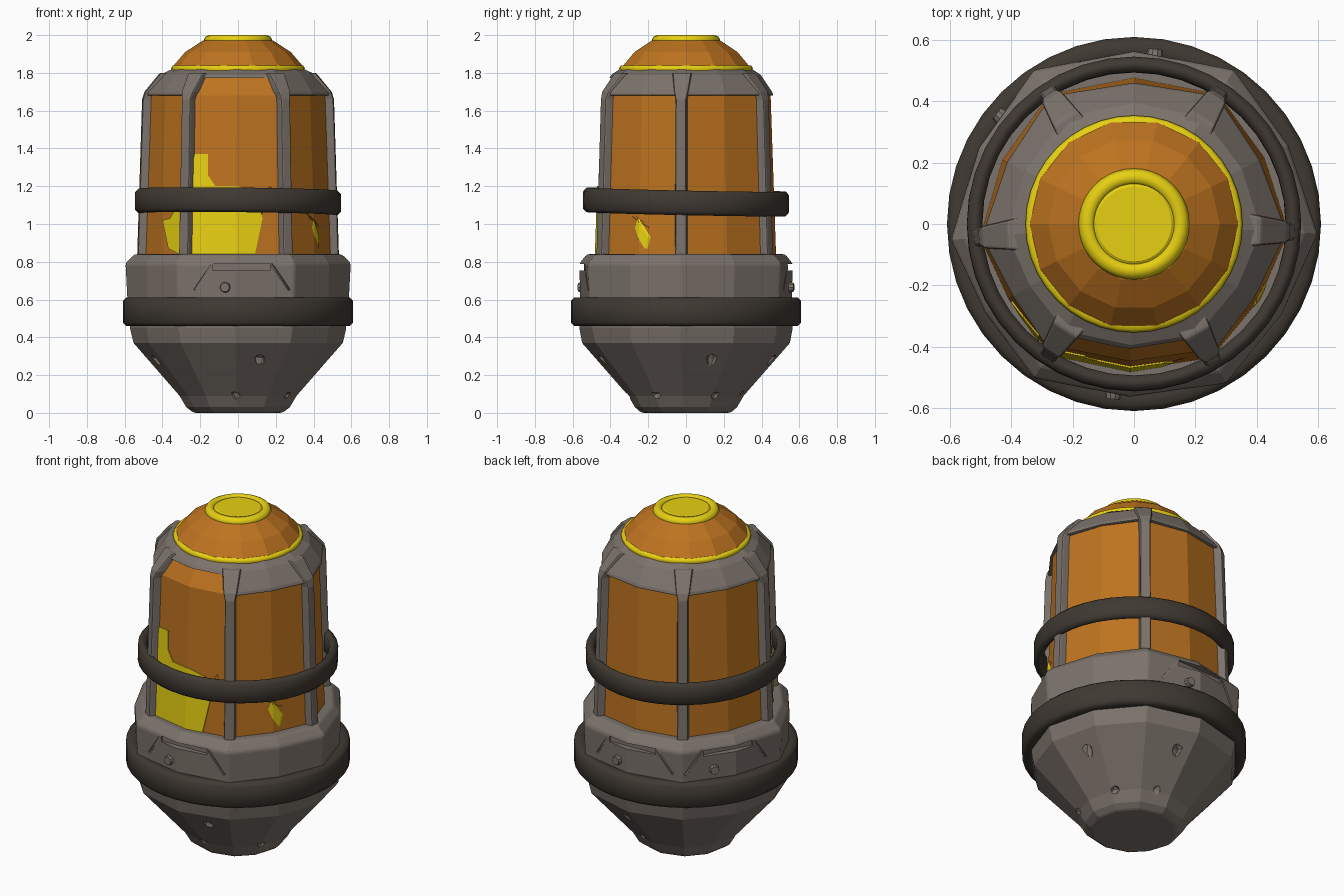
import bpy, bmesh, math, random
from mathutils import Matrix, Vector

random.seed(4)
cube = bpy.data.objects.get("Cube")
if cube:
    bpy.data.objects.remove(cube, do_unlink=True)


def material(name, rgb):
    m = bpy.data.materials.new(name)
    m.use_nodes = True
    m.diffuse_color = (*rgb, 1)
    bsdf = m.node_tree.nodes["Principled BSDF"]
    bsdf.inputs["Base Color"].default_value = (*rgb, 1)
    bsdf.inputs["Roughness"].default_value = 0.7
    return m


METAL = material("worn grey metal", (0.20, 0.17, 0.147))
RUBBER = material("dark rubber", (0.050, 0.041, 0.032))
AMBER = material("amber glass", (0.51, 0.172, 0.014))
GLOW = material("yellow light", (0.80, 0.63, 0.006))

# Rib directions in degrees; panel centres sit halfway between them
RIBS = [-3, 57, 123, 185, 237, 300]
CORNERS = []
for a, b in zip(RIBS, RIBS[1:] + [RIBS[0] + 360]):
    CORNERS += [a, (a + b) / 2]


def finish(name, bm, mat, smooth=None):
    bmesh.ops.recalc_face_normals(bm, faces=bm.faces)
    me = bpy.data.meshes.new(name)
    bm.to_mesh(me)
    bm.free()
    if mat:
        me.materials.append(mat)
    if smooth:
        me.shade_smooth()
        me.set_sharp_from_angle(angle=math.radians(smooth))
    ob = bpy.data.objects.new(name, me)
    bpy.context.collection.objects.link(ob)
    return ob


def skin(bm, rings, closed=False):
    """Bridge vertex rings with quads; cap the ends or close the loop."""
    rows = [[bm.verts.new(p) for p in ring] for ring in rings]
    n = len(rows[0])
    pairs = list(zip(rows, rows[1:])) + ([(rows[-1], rows[0])] if closed else [])
    for lo, hi in pairs:
        for i in range(n):
            j = (i + 1) % n
            bm.faces.new((lo[i], lo[j], hi[j], hi[i]))
    if not closed:
        bm.faces.new(rows[0][::-1])
        bm.faces.new(rows[-1])


def polar(r, deg, z):
    a = math.radians(deg)
    return Vector((r * math.cos(a), r * math.sin(a), z))


def facet_body(name, profile, mat, grow=0):
    """Bulged six-sided solid; profile rows are (z, rib radius, panel radius)."""
    bm = bmesh.new()
    skin(bm, [[polar((rm if i % 2 else rc) + grow, d, z) for i, d in enumerate(CORNERS)]
              for z, rc, rm in profile])
    return finish(name, bm, mat)


def round_body(name, profile, mat, sides=40, closed=False, smooth=35):
    """Lathed solid; profile rows are (radius, z)."""
    bm = bmesh.new()
    skin(bm, [[polar(r, 360 * i / sides, z) for i in range(sides)] for r, z in profile], closed)
    return finish(name, bm, mat, smooth)


def prism(points, y0=-0.7, y1=-0.15):
    """Cutter: an outline in x and z pushed through the front."""
    bm = bmesh.new()
    skin(bm, [[(x, y, z) for x, z in points] for y in (y0, y1)])
    return finish("cutter", bm, None)


def bevel(ob, width, segments=2):
    m = ob.modifiers.new("bevel", "BEVEL")
    m.width, m.segments, m.limit_method = width, segments, "ANGLE"
    m.angle_limit = math.radians(35)


def bake(ob, cutters=(), op="DIFFERENCE", keep=False):
    """Apply booleans and other modifiers, then remove the cutters."""
    for c in cutters:
        m = ob.modifiers.new("cut", "BOOLEAN")
        m.object, m.operation, m.solver = c, op, "EXACT"
        c.hide_render = True
    bpy.context.view_layer.update()
    me = bpy.data.meshes.new_from_object(ob.evaluated_get(bpy.context.evaluated_depsgraph_get()))
    ob.modifiers.clear()
    ob.data = me
    for c in cutters:
        c.hide_render = False
        if not keep:
            bpy.data.objects.remove(c, do_unlink=True)


def gouge(r, deg, z, size):
    """Cutter: a jagged lump facing outward."""
    bm = bmesh.new()
    bmesh.ops.create_icosphere(bm, subdivisions=1, radius=1)
    for v in bm.verts:
        v.co *= random.uniform(0.75, 1.2)
    bm.transform(Matrix.Translation(polar(r, deg, z)) @ Matrix.Rotation(math.radians(deg), 4, "Z")
                 @ Matrix.Diagonal((*size, 1)))
    return finish("cutter", bm, None)


def block(r, deg, z, size, roll=0):
    """Cutter: a box facing outward, sized radially, sideways and upward."""
    bm = bmesh.new()
    bmesh.ops.create_cube(bm, size=1)
    bm.transform(Matrix.Translation(polar(r, deg, z)) @ Matrix.Rotation(math.radians(deg), 4, "Z")
                 @ Matrix.Rotation(math.radians(roll), 4, "X") @ Matrix.Diagonal((*size, 1)))
    return finish("cutter", bm, None)


# Base: tapered foot, cone and upright collar
base = facet_body("base", [
    (0, 0.235, 0.235), (0.03, 0.275, 0.27), (0.09, 0.31, 0.305), (0.37, 0.555, 0.55),
    (0.45, 0.575, 0.565), (0.60, 0.59, 0.56), (0.79, 0.60, 0.565), (0.84, 0.55, 0.525)], METAL)
bevel(base, 0.012)
SLOTS = (272, 92, 150)
cuts = [block(0.56, d, 0.77, (0.07, 0.30, 0.035)) for d in SLOTS]
cuts += [block(0.58, d + s * 21, 0.72, (0.05, 0.012, 0.17), s * 35) for d in SLOTS for s in (-1, 1)]
cuts += [gouge(0.465, d, 0.26, (0.035, 0.035, 0.07)) for d in (285, 17, 80, 200)]
cuts += [gouge(0.31, d, 0.09, (0.025, 0.03, 0.03)) for d in (268, 30, 75, 150, 330)]
bake(base, cuts)

# Bolt heads under the vent slots
bm = bmesh.new()
for d in SLOTS:
    bmesh.ops.create_cone(bm, cap_ends=True, segments=10, radius1=0.03, radius2=0.024, depth=0.03,
                          matrix=Matrix.Translation(polar(0.56, d - 9, 0.665))
                          @ Matrix.Rotation(math.radians(d - 9), 4, "Z")
                          @ Matrix.Rotation(math.pi / 2, 4, "Y"))
finish("base_bolts", bm, METAL)

# Glass core
GLASS = [(0.80, 0.505, 0.478), (1.68, 0.475, 0.448), (1.79, 0.41, 0.375)]
glass = facet_body("glass_panels", GLASS, AMBER)

# Exposed light where the glass is broken away
PATCHES = {
    "front_light_patch": [(-0.25, 0.84), (0.09, 0.84), (0.13, 1.03), (0.10, 1.17), (0.0, 1.20),
                          (-0.12, 1.20), (-0.16, 1.26), (-0.16, 1.37), (-0.23, 1.37), (-0.27, 1.2)],
    "right_light_patch": [(-0.31, 0.84), (-0.31, 1.12), (-0.36, 1.03), (-0.40, 1.02), (-0.37, 0.87)],
    "left_light_patch": [(0.425, 0.87), (0.43, 0.93), (0.40, 1.03), (0.39, 0.98)]}
for name, outline in PATCHES.items():
    patch = facet_body(name, GLASS, GLOW, grow=0.006)
    bake(patch, [prism(outline)], "INTERSECT")
    bake(patch, [glass], "DIFFERENCE", keep=True)

# Cracks scored into the front glass
bake(glass, [block(0.475, d, z, (0.03, w, 0.012), roll) for d, z, w, roll in (
    (278, 1.50, 0.20, 20), (285, 1.62, 0.12, -35), (288, 1.12, 0.16, 70), (328, 1.02, 0.14, -30))])

# Shoulder: sloped ring above the panels with a taller front opening
shoulder = facet_body("shoulder", [
    (1.68, 0.50, 0.464), (1.70, 0.495, 0.455), (1.79, 0.415, 0.395), (1.82, 0.35, 0.35)], METAL)
bevel(shoulder, 0.008)
bake(shoulder, [prism([(-0.235, 1.5), (0.215, 1.5), (0.215, 1.71), (0.17, 1.772),
                       (-0.19, 1.772), (-0.235, 1.71)], y1=-0.3)]
     + [gouge(0.45, d, 1.765, (0.025, 0.03, 0.025)) for d in (222, 20, 95, 335)])

# Ribs: bars that follow the panel corners and bend over the shoulder
for k, d in enumerate(RIBS):
    side = polar(1, d + 90, 0)
    bm = bmesh.new()
    skin(bm, [[polar(r - depth, d, z) + side * s * w for depth, s in
               ((0, -0.8), (0, 0.8), (0.08, 1), (0.08, -1))]
              for z, r, w in ((0.80, 0.535, 0.036), (1.66, 0.508, 0.034),
                              (1.70, 0.495, 0.045), (1.80, 0.412, 0.06))])
    rib = finish(f"rib_{k + 1}", bm, METAL)
    bevel(rib, 0.008)
    bake(rib)


# Rubber bands with rounded edges
def band(name, r0, r1, z0, z1, c=0.018):
    return round_body(name, [(r0, z0 + c), (r0 + c, z0), (r1 - c, z0), (r1, z0 + c),
                             (r1, z1 - c), (r1 - c, z1), (r0 + c, z1), (r0, z1 - c)],
                      RUBBER, closed=True, smooth=50)


band("lower_band", 0.53, 0.61, 0.46, 0.61)
upper = band("upper_band", 0.495, 0.545, -0.065, 0.065)
upper.location.z = 1.117
upper.rotation_euler = (math.radians(-1.2), math.radians(0.6), 0)

# Dome with its trim and top light
round_body("dome", [(0.345, 1.80), (0.34, 1.84), (0.28, 1.91), (0.185, 1.972)], AMBER, 14, smooth=12)
round_body("dome_trim", [(0.33, 1.81), (0.35, 1.812), (0.354, 1.825), (0.346, 1.838), (0.33, 1.84)],
           GLOW, closed=True, smooth=60)
round_body("top_light_ring", [(0.13, 1.96), (0.175, 1.96), (0.181, 1.975), (0.172, 1.992),
                              (0.155, 2.0), (0.137, 1.996), (0.13, 1.985)],
           GLOW, closed=True, smooth=60)
round_body("top_light", [(0.135, 1.95), (0.135, 1.984), (0.122, 1.993)], GLOW, smooth=30)
